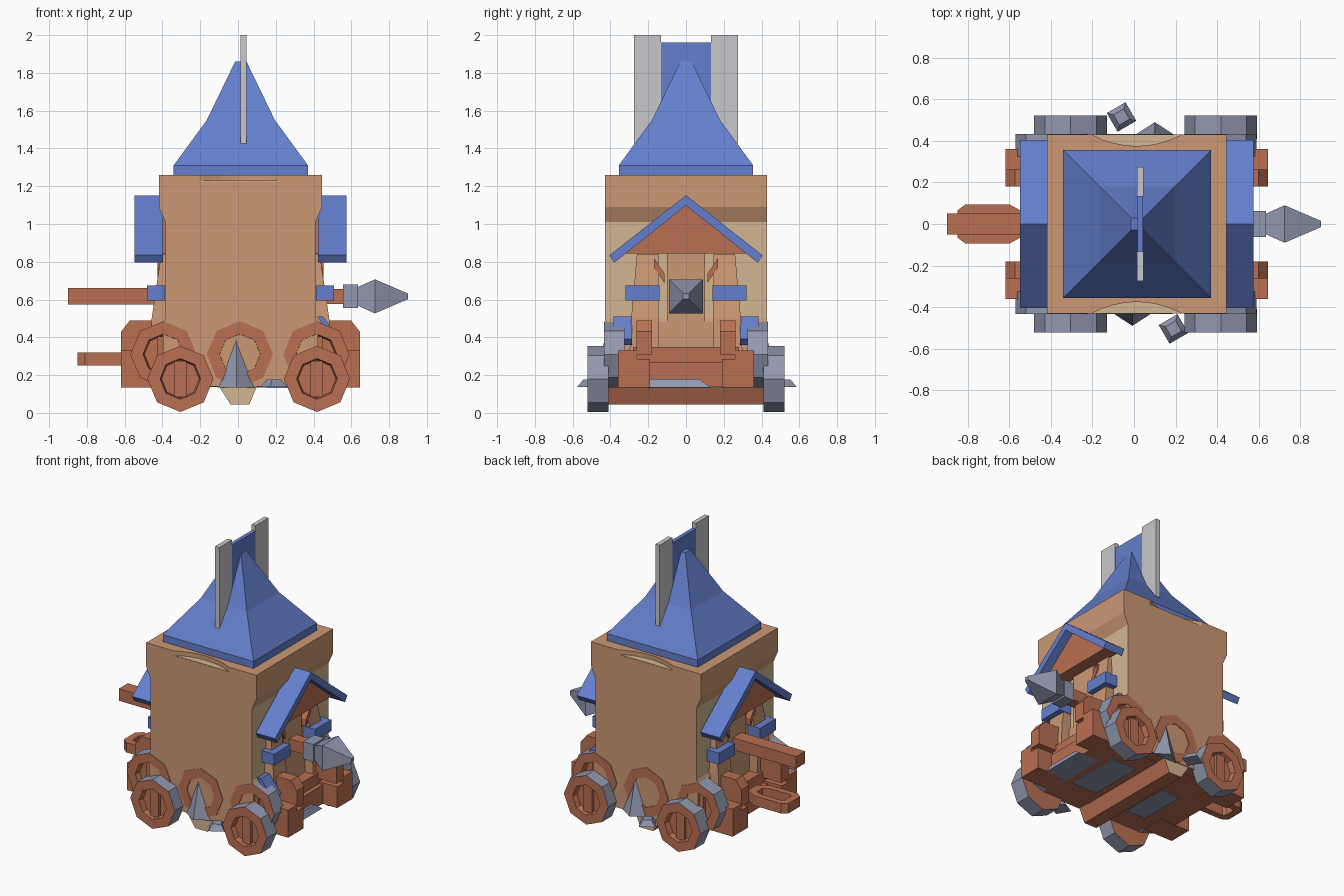
import bpy, bmesh, math
from mathutils import Vector, Matrix

if "Cube" in bpy.data.objects:
    bpy.data.objects.remove(bpy.data.objects["Cube"])

CX = 0.013  # symmetry plane of the two gabled ends


def mat(name, r, g, b):
    lin = [((c / 255 + 0.055) / 1.055) ** 2.4 for c in (r, g, b)]
    m = bpy.data.materials.new(name)
    m.diffuse_color = (*lin, 1)
    m.use_nodes = True
    m.node_tree.nodes["Principled BSDF"].inputs["Base Color"].default_value = m.diffuse_color
    return m


TAN = mat("tan wood", 204, 152, 116)
BROWN = mat("red brown wood", 186, 112, 82)
BLUE = mat("blue", 100, 127, 205)
BEIGE = mat("beige plaster", 212, 182, 146)
STEEL = mat("blue grey steel", 146, 152, 176)
GREY = mat("light grey", 200, 200, 203)


def finish(name, bm, *mats):
    bmesh.ops.recalc_face_normals(bm, faces=bm.faces)
    me = bpy.data.meshes.new(name)
    bm.to_mesh(me)
    bm.free()
    for m in mats:
        me.materials.append(m)
    ob = bpy.data.objects.new(name, me)
    bpy.context.collection.objects.link(ob)
    return ob


def loft(name, loops, *mats):
    """Skin a row of closed point loops and cap both ends."""
    bm = bmesh.new()
    rows = [[bm.verts.new(p) for p in lp] for lp in loops]
    n = len(rows[0])
    for a, b in zip(rows, rows[1:]):
        for i in range(n):
            j = (i + 1) % n
            bm.faces.new((a[i], a[j], b[j], b[i]))
    bm.faces.new(rows[0])
    bm.faces.new(rows[-1])
    return finish(name, bm, *mats)


def prism(name, pts, axis, a, b, *mats):
    def place(u, v, w):
        return {'x': (w, u, v), 'y': (u, w, v), 'z': (u, v, w)}[axis]
    return loft(name, [[place(u, v, w) for u, v in pts] for w in (a, b)], *mats)


def box(name, x0, x1, y0, y1, z0, z1, *mats):
    return prism(name, [(x0, y0), (x1, y0), (x1, y1), (x0, y1)], 'z', z0, z1, *mats)


def square(cx, cy, hx, hy, z):
    return [(cx + sx * hx, cy + sy * hy, z) for sx, sy in ((-1, -1), (1, -1), (1, 1), (-1, 1))]


# ---- tower body: profile with recessed plaster side walls
half = [(0.432, 1.225), (0.432, 1.09), (0.397, 1.01), (0.397, 0.5), (0.41, 0.48), (0.41, 0.14)]
prof = [(CX + x, z) for x, z in half] + [(CX - x, z) for x, z in reversed(half)]
body = prism("tower_body", prof, 'y', -0.43, 0.43, TAN, BEIGE, BROWN)
for f in body.data.polygons:
    if abs(f.normal.x) > 0.99 and 0.5 < f.center.z < 1.0:
        f.material_index = 1
    elif f.normal.z < -0.9 and f.center.z < 0.2:
        f.material_index = 2

# ---- top slab with a curved notch at front and back
edge = [(CX - 0.432, -0.43)]
for i in range(9):
    t = i / 8 * 2 - 1
    edge.append((CX + 0.217 * t, -0.43 + 0.055 * (1 - t * t)))
edge.append((CX + 0.432, -0.43))
prism("top_slab", edge + [(x, -y) for x, y in reversed(edge)], 'z', 1.225, 1.26, TAN)
for s in (-1, 1):
    box("notch_floor", CX - 0.21, CX + 0.21, s * 0.37, s * 0.429, 1.222, 1.229, BEIGE)

# ---- flared tower roof and fin
loft("tower_roof", [square(0.015, 0, h, h, z) for h, z in
                    ((0.356, 1.26), (0.356, 1.31), (0.18, 1.55), (0.03, 1.86))], BLUE)
box("roof_fin", 0.016, 0.044, -0.135, 0.135, 1.5, 1.96, BLUE)
for s in (-1, 1):
    box("fin_plate", 0.014, 0.046, s * 0.133, s * 0.275, 1.425, 2.0, GREY)

# ---- undercarriage
box("base_lower", CX - 0.52, CX + 0.52, -0.35, 0.35, 0.137, 0.27, BROWN)
box("base_upper", CX - 0.49, CX + 0.49, -0.28, 0.28, 0.27, 0.35, BROWN)
keel = prism("keel", [(-0.1, 0.14), (-0.04, 0.045), (0.06, 0.045), (0.1, 0.14)],
             'y', -0.425, 0.425, BROWN, BEIGE)
for f in keel.data.polygons:
    if abs(f.normal.y) > 0.9:
        f.material_index = 1
loft("steel_step", [[(0.40, -0.26, 0.135), (0.57, -0.26, 0.135), (0.57, 0.13, 0.135), (0.40, 0.13, 0.135)],
                    [(0.40, -0.2, 0.18), (0.55, -0.2, 0.18), (0.55, 0.07, 0.18), (0.40, 0.07, 0.18)]], STEEL)
for x0, x1, y0, y1 in ((-0.3, -0.15, -0.25, 0.1), (0.15, 0.35, -0.2, 0.2)):
    box("underside_plate", x0, x1, y0, y1, 0.132, 0.139, STEEL)


# ---- wheels: octagons with steel rims, wooden faces and recessed hubs
def wheel(name, x, z, y_in, y_out):
    d = 1 if y_out > y_in else -1
    rings = [(0.16, y_in), (0.175, y_in), (0.175, y_out), (0.108, y_out), (0.1, y_out - d * 0.04)]
    loops = [[(x + r * math.cos(k * math.pi / 4), y, z + r * math.sin(k * math.pi / 4))
              for k in range(8)] for r, y in rings]
    w = loft(name, loops, BROWN, STEEL)
    for f in w.data.polygons:
        out = Vector((f.center.x - x, 0, f.center.z - z)).length
        if abs(f.normal.y) < 0.5 and out > 0.14:
            f.material_index = 1
    box(name + "_plank", x - 0.033, x + 0.033, y_out - d * 0.045, y_out - d * 0.02, z - 0.095, z + 0.095, BROWN)


for s in (-1, 1):
    for x in (-0.305, 0.418):
        wheel("lower_wheel", x, 0.18, s * 0.41, s * 0.522)
    for x in (-0.395, 0.01, 0.415):
        wheel("upper_wheel", x, 0.31, s * 0.325, s * 0.434)

# ---- steel spikes on front and back
for s, x, bx, by, ang in ((-1, -0.008, 0.19, -0.505, 30), (1, 0.1, -0.06, 0.515, 30)):
    loft("wall_spike", [[(x - 0.1, s * 0.425, 0.135), (x, s * 0.49, 0.135), (x + 0.1, s * 0.425, 0.135)],
                        [(x - 0.002, s * 0.425, 0.385), (x, s * 0.432, 0.385), (x + 0.002, s * 0.425, 0.385)]], STEEL)
    m = Matrix.Rotation(math.radians(ang), 3, 'Z')
    loops = [[m @ Vector(p) + Vector((bx, by, 0)) for p in square(0, 0, h, h, z)]
             for h, z in ((0.052, 0.137), (0.028, 0.177))]
    loft("corner_stud", loops, STEEL)

# ---- gabled porch on each side
for sx in (-1, 1):
    def X(r):
        return CX + sx * r
    prism("porch_roof", [(0, 1.152), (0.405, 0.835), (0.38, 0.795), (0, 1.098), (-0.38, 0.795), (-0.405, 0.835)],
          'x', X(0.41), X(0.561), BLUE)
    prism("porch_gable", [(0, 1.1), (0.32, 0.845), (-0.32, 0.845)], 'x', X(0.39), X(0.5), BROWN)
    box("door", X(0.39), X(0.415), -0.1, 0.1, 0.34, 0.85, TAN)
    for sy in (-1, 1):
        # tapered post with blue band and diagonal brace
        loft("porch_post", [[(X(0.39), sy * 0.145, z), (X(o), sy * 0.145, z), (X(o), sy * w, z), (X(0.39), sy * w, z)]
                            for z, o, w in ((0.3, 0.475, 0.30), (0.5, 0.47, 0.29), (0.84, 0.42, 0.26))], TAN)
        box("post_band", X(0.40), X(0.495), sy * 0.14, sy * 0.32, 0.595, 0.675, BLUE)
        prism("porch_brace", [(sy * 0.17, 0.82), (sy * 0.17, 0.77), (sy * 0.115, 0.69), (sy * 0.115, 0.74)],
              'x', X(0.40), X(0.44), BROWN)
        # hooked bumper blocks
        prism("bumper_column", [(X(0.42), 0.49), (X(0.585), 0.49), (X(0.632), 0.43), (X(0.632), 0.31), (X(0.42), 0.31)],
              'y', sy * 0.18, sy * 0.262, BROWN)
        box("bumper_block", X(0.40), X(0.632), sy * 0.26, sy * 0.36, 0.135, 0.33, BROWN)
        box("bumper_foot", X(0.40), X(0.632), sy * 0.19, sy * 0.26, 0.135, 0.285, BROWN)

# ---- slanted blue fenders on the right end
for s in (-1, 1):
    prism("fender", [(0.42, 0.51), (0.45, 0.51), (0.54, 0.39), (0.51, 0.36)], 'y', s * 0.285, s * 0.385, BLUE)


# ---- square spear on the right end
def sq_x(x, h):
    return [(x, a * h, 0.617 + b * h) for a, b in ((-1, -1), (1, -1), (1, 1), (-1, 1))]


box("spear_shaft", 0.40, 0.56, -0.04, 0.04, 0.577, 0.657, BROWN)
loft("spear_collar", [sq_x(0.555, 0.062), sq_x(0.635, 0.062)], STEEL)
loft("spear_head", [sq_x(0.635, 0.05), sq_x(0.725, 0.09), sq_x(0.9, 0.015)], STEEL)

# ---- ram beam and hitch loop on the left end
box("ram_beam", -0.9, -0.40, -0.05, 0.05, 0.575, 0.66, BROWN)
outer = [(-0.85, 0.065), (-0.81, 0.095), (-0.6, 0.095), (-0.52, 0.05)]
inner = [(-0.80, 0.035), (-0.785, 0.05), (-0.62, 0.05), (-0.58, 0.03)]
for s in (-1, 1):
    ring = [(-0.85, 0)] + [(x, s * y) for x, y in outer] + [(-0.52, 0), (-0.58, 0)]
    ring += [(x, s * y) for x, y in reversed(inner)] + [(-0.80, 0)]
    prism("hitch_half", ring, 'z', 0.25, 0.32, BROWN)
